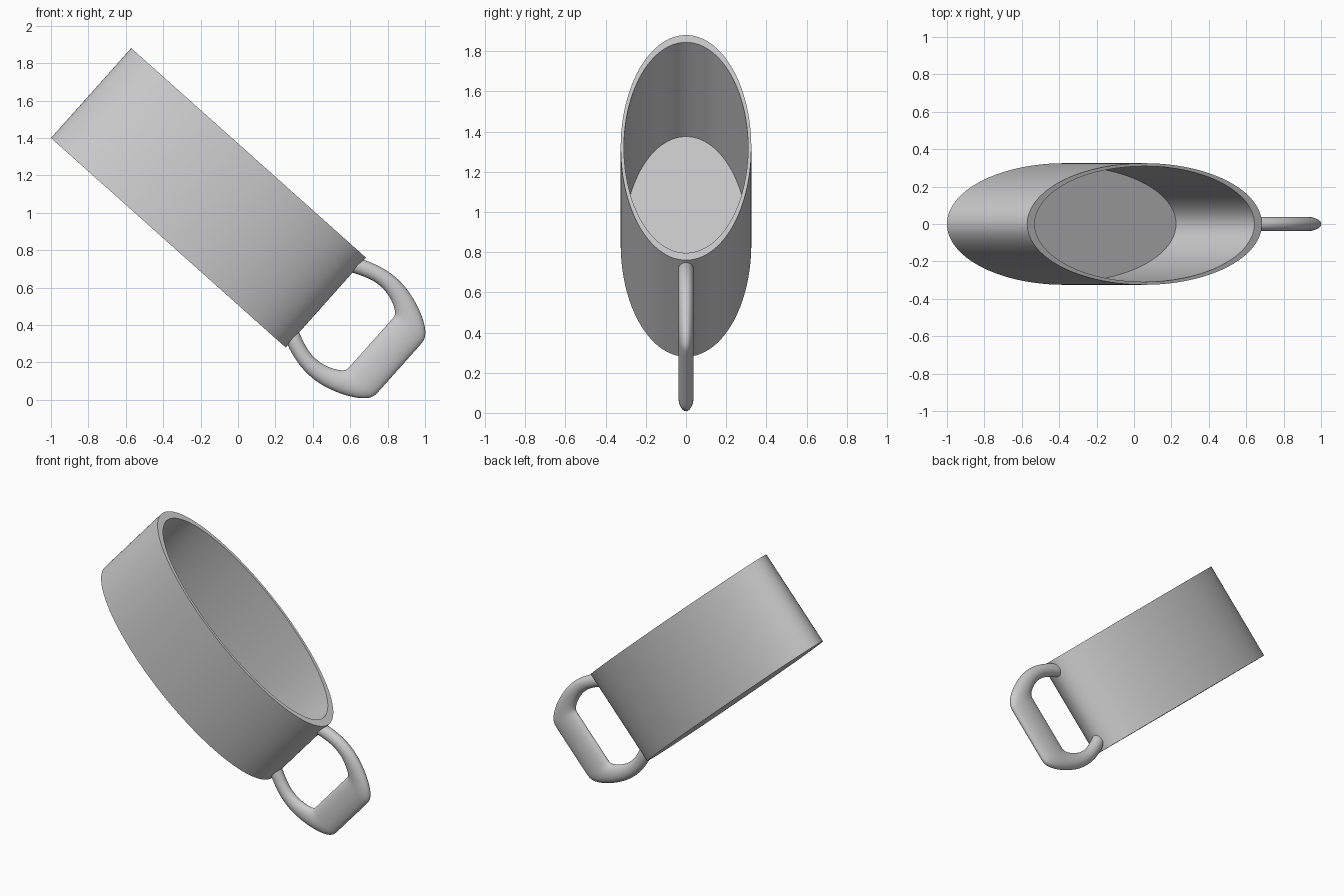
import bpy
import bmesh
from math import sin, cos, pi, radians
from mathutils import Matrix

if "Cube" in bpy.data.objects:
    bpy.data.objects.remove(bpy.data.objects["Cube"])

# Plain grey for the whole mug
grey = bpy.data.materials.new("light_grey")
grey.use_nodes = True
grey.diffuse_color = (0.6, 0.6, 0.6, 1)
grey.node_tree.nodes["Principled BSDF"].inputs["Base Color"].default_value = (0.6, 0.6, 0.6, 1)

# The mug leans over so that its opening faces up and to its left
LEAN = Matrix.Translation((-0.158, 0, 1.08)) @ Matrix.Rotation(radians(41.75), 4, 'Y')


def loft(name, rings, subdivide=0):
    """Skin closed rings of points and cap both ends."""
    bm = bmesh.new()
    loops = [[bm.verts.new(p) for p in ring] for ring in rings]
    n = len(loops[0])
    for a, b in zip(loops, loops[1:]):
        for i in range(n):
            j = (i + 1) % n
            bm.faces.new((a[i], a[j], b[j], b[i]))
    bm.faces.new(loops[0][::-1])
    bm.faces.new(loops[-1])
    bmesh.ops.recalc_face_normals(bm, faces=bm.faces)
    mesh = bpy.data.meshes.new(name)
    bm.to_mesh(mesh)
    bm.free()
    mesh.materials.append(grey)
    obj = bpy.data.objects.new(name, mesh)
    obj.matrix_world = LEAN
    bpy.context.collection.objects.link(obj)
    if subdivide:
        mod = obj.modifiers.new("smooth", 'SUBSURF')
        mod.levels = mod.render_levels = subdivide
    bpy.ops.object.select_all(action='DESELECT')
    bpy.context.view_layer.objects.active = obj
    obj.select_set(True)
    bpy.ops.object.shade_smooth_by_angle(angle=radians(35))
    return obj


def oval(rx, ry, z, n=128):
    return [(rx * cos(2 * pi * i / n), ry * sin(2 * pi * i / n), z) for i in range(n)]


# Oval cup: outer wall, rim, inner wall and thin floor
HALF = 0.322
loft("cup", [oval(0.841, 0.325, -HALF), oval(0.841, 0.325, HALF),
             oval(0.787, 0.309, HALF), oval(0.787, 0.309, -HALF + 0.015)])

# Handle: outer and inner edge of each section, from the cup to the grip
half = [((0.80, 0.285), (0.80, 0.195)),
        ((0.85, 0.312), (0.855, 0.222)),
        ((0.97, 0.350), (0.955, 0.262)),
        ((1.10, 0.352), (1.04, 0.262)),
        ((1.24, 0.308), (1.11, 0.238)),
        ((1.335, 0.252), (1.15, 0.213)),
        ((1.368, 0.205), (1.165, 0.193)),
        ((1.368, 0.170), (1.165, 0.170))]
sections = half + [((a, -b), (c, -d)) for (a, b), (c, d) in reversed(half)]


def handle_ring(outer, inner, n=20, width=0.039):
    ring = []
    for i in range(n):
        t = 2 * pi * i / n
        k = 0.5 + 0.51 * cos(t)
        ring.append((inner[0] + (outer[0] - inner[0]) * k, width * sin(t),
                     inner[1] + (outer[1] - inner[1]) * k))
    return ring


loft("handle", [handle_ring(o, i) for o, i in sections], subdivide=2)
